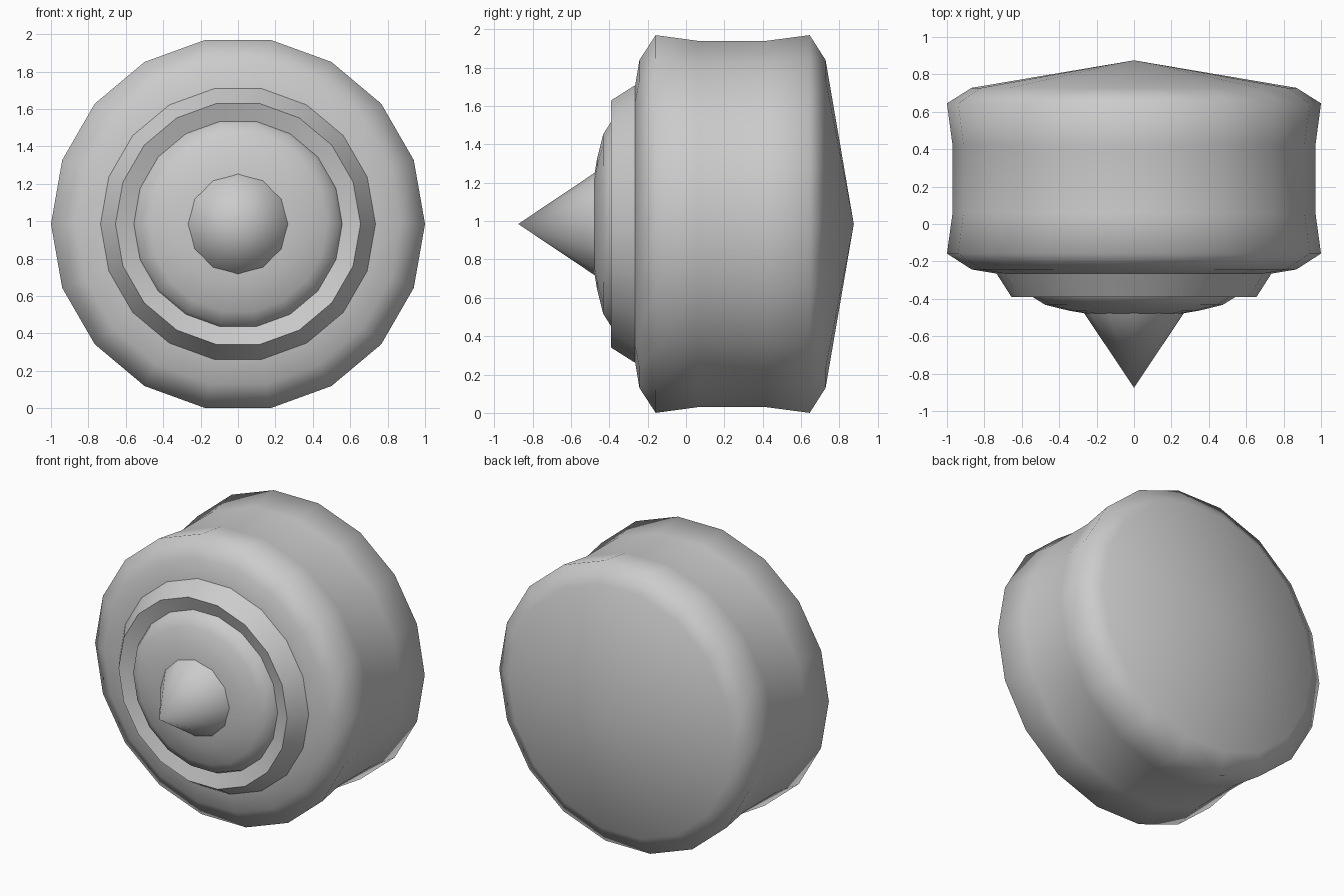
import bpy, math

if "Cube" in bpy.data.objects:
    bpy.data.objects.remove(bpy.data.objects["Cube"])

CENTRE_Z = 0.985  # height of the shared axis, which runs along y


def lathe(name, profile, sides, angle=180):
    """Revolve (radius, y) points, listed front to back, around the axis."""
    verts, rings, faces = [], [], []
    for r, y in profile:
        count = sides if r > 0 else 1
        start = len(verts)
        for k in range(count):
            a = 2 * math.pi * k / sides
            verts.append((r * math.cos(a), y, CENTRE_Z + r * math.sin(a)))
        rings.append([start + k % count for k in range(sides)])
    for a, b in zip(rings, rings[1:]):
        for k in range(sides):
            n = (k + 1) % sides
            quad = [a[k], a[n], b[n], b[k]]
            faces.append(list(dict.fromkeys(quad)))
    mesh = bpy.data.meshes.new(name)
    mesh.from_pydata(verts, [], faces)
    mesh.update()
    obj = bpy.data.objects.new(name, mesh)
    bpy.context.collection.objects.link(obj)
    bpy.ops.object.select_all(action='DESELECT')
    obj.select_set(True)
    bpy.context.view_layer.objects.active = obj
    # consistent outward normals, then smooth shading
    bpy.ops.object.mode_set(mode='EDIT')
    bpy.ops.mesh.select_all(action='SELECT')
    bpy.ops.mesh.flip_normals() if mesh.polygons[0].normal.y > 0 else None
    bpy.ops.object.mode_set(mode='OBJECT')
    bpy.ops.object.shade_smooth_by_angle(angle=math.radians(angle))
    return obj


# waisted drum with a shallow conical back
lathe("drum_body", [(0.735, -0.265), (0.868, -0.243), (1.0, -0.158),
                    (0.97, 0.06), (0.97, 0.42), (1.0, 0.645),
                    (0.868, 0.728), (0, 0.875)], 18)

# raised front collar with a sloping recess inside
lathe("front_collar", [(0.54, -0.35), (0.655, -0.39), (0.735, -0.265)], 18, 35)

# low dome sitting in the collar
lathe("front_dome", [(0, -0.485), (0.26, -0.478), (0.345, -0.464),
                     (0.475, -0.432), (0.542, -0.39), (0.56, -0.35)], 18, 60)

# pointed spike
lathe("centre_spike", [(0, -0.875), (0.268, -0.475)], 12, 60)
